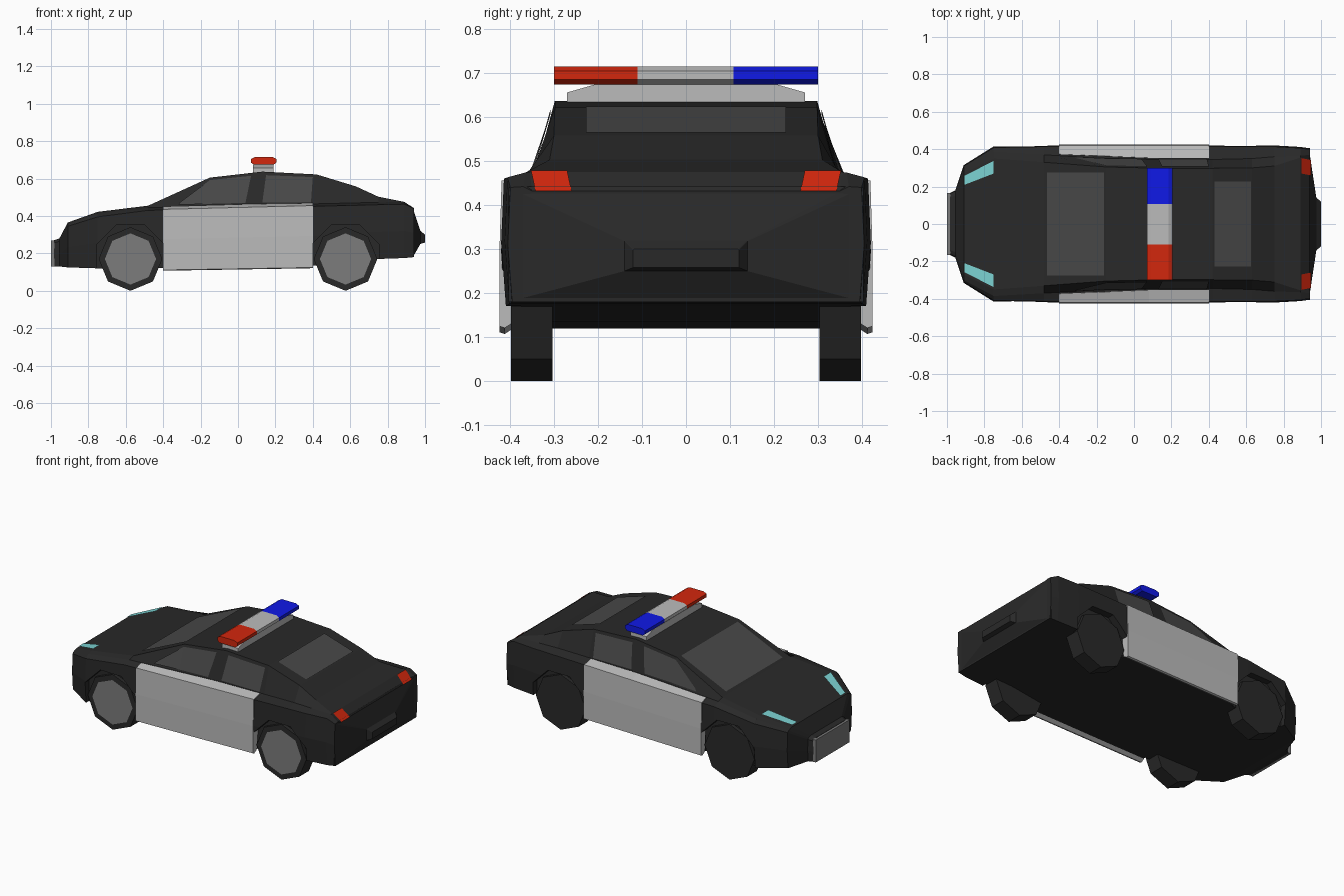
import bpy, bmesh, math

if "Cube" in bpy.data.objects:
    bpy.data.objects.remove(bpy.data.objects["Cube"])


def material(name, r, g, b):
    m = bpy.data.materials.new(name)
    m.diffuse_color = (r, g, b, 1)
    m.use_nodes = True
    m.node_tree.nodes["Principled BSDF"].inputs["Base Color"].default_value = m.diffuse_color
    return m


BLACK = material("black_paint", .022, .022, .022)
GLASS = material("dark_glass", .065, .065, .065)
SILVER = material("silver", .2, .2, .2)
WHITE = material("pale_panel", .5, .5, .5)
RED = material("red", .65, .02, .004)
BLUE = material("blue", .005, .01, .8)
CYAN = material("cyan", .2, .65, .65)


def mesh_object(name, verts, faces, mat):
    me = bpy.data.meshes.new(name)
    bm = bmesh.new()
    vs = [bm.verts.new(v) for v in verts]
    for f in faces:
        bm.faces.new([vs[i] for i in f])
    bmesh.ops.recalc_face_normals(bm, faces=bm.faces)
    bm.to_mesh(me)
    bm.free()
    me.materials.append(mat)
    ob = bpy.data.objects.new(name, me)
    bpy.context.collection.objects.link(ob)
    return ob


def loft(name, rings, mat):
    """Closed skin through equal-sized rings of points, with end caps."""
    n = len(rings[0])
    faces = [tuple(range(n)), tuple(range((len(rings) - 1) * n, len(rings) * n))]
    for i in range(len(rings) - 1):
        for j in range(n):
            k = (j + 1) % n
            faces.append((i * n + j, i * n + k, (i + 1) * n + k, (i + 1) * n + j))
    return mesh_object(name, [p for r in rings for p in r], faces, mat)


def strip(name, a, b, mat):
    """Quad strip between two point rows."""
    n = len(a)
    return mesh_object(name, a + b, [(i, i + 1, n + i + 1, n + i) for i in range(n - 1)], mat)


def octagon(cx, cz, r, y, turn=0, n=8):
    return [(cx + r * math.sin(math.tau * i / n + turn), y,
             cz + r * math.cos(math.tau * i / n + turn)) for i in range(n)]


# Body stations: x, floor z, half width, shoulder z, deck y, deck z, top y, top z
STATIONS = [
    (-.985, .13, .165, .255, .155, .262, .14, .27),
    (-.955, .13, .18, .265, .17, .272, .15, .28),
    (-.91, .125, .315, .345, .30, .355, .27, .365),
    (-.75, .12, .415, .395, .385, .415, .35, .422),
    (-.48, .12, .42, .43, .37, .445, .33, .455),
    (-.15, .125, .42, .435, .35, .452, .305, .605),
    (.13, .13, .42, .445, .345, .462, .298, .637),
    (.42, .135, .42, .452, .345, .465, .298, .622),
    (.63, .165, .42, .457, .35, .47, .30, .558),
    (.75, .17, .42, .46, .36, .473, .31, .503),
    (.89, .175, .412, .463, .365, .474, .355, .475),
    (.94, .18, .405, .44, .37, .442, .35, .432),
]


def body_ring(x, zb, w, zs, yc, zc, yt, zt):
    half = [(w * .975, zb), (w, (zb + zs) / 2), (w * .985, zs), (yc, zc), (yt, zt)]
    return [(x, y, z) for y, z in half] + [(x, -y, z) for y, z in reversed(half)]


def station(x):
    for a, b in zip(STATIONS, STATIONS[1:]):
        if x <= b[0]:
            t = (x - a[0]) / (b[0] - a[0])
            return [p + (q - p) * t for p, q in zip(a, b)]
    return STATIONS[-1]


body = loft("body", [body_ring(*s) for s in STATIONS], BLACK)

# Tapered tail, narrowing to the plate recess
tail = []
for x, w, zb, zm, zt, wt in ((.935, .403, .18, .44, .442, .37), (.975, .14, .25, .318, .32, .138),
                             (1.0, .12, .258, .298, .30, .118)):
    tail.append([(x, -w, zb), (x, w, zb), (x, w, zm), (x, wt, zt), (x, -wt, zt), (x, -w, zm)])
loft("tail", tail, BLACK)

# Front bumper plate
mesh_object("front_plate", [(x, y, z) for x in (-1, -.98) for y in (-.165, .165) for z in (.13, .268)],
            [(0, 1, 3, 2), (4, 5, 7, 6), (0, 1, 5, 4), (2, 3, 7, 6), (0, 2, 6, 4), (1, 3, 7, 5)], SILVER)

# Wheel arches (shallow recesses), wheels and hub faces
for end, cx in (("front", -.575), ("rear", .575)):
    for side, s in (("right", -1), ("left", 1)):
        cut = loft(f"arch_cutter_{end}_{side}",
                   [octagon(cx, .175, .193, s * y, math.pi / 8) for y in (.375, .5)], BLACK)
        cut.hide_render = True
        cut.hide_viewport = True
        mod = body.modifiers.new("arch", 'BOOLEAN')
        mod.operation = 'DIFFERENCE'
        mod.object = cut
        mod.solver = 'EXACT'
        loft(f"{end}_{side}_wheel", [octagon(cx, .17, .17, s * y) for y in (.303, .398)], BLACK)
        y = -.401 if s < 0 else .30
        mesh_object(f"{end}_{side}_hub", octagon(cx, .17, .137, y), [tuple(range(8))], SILVER)

for side, s in (("right", -1), ("left", 1)):
    # Pale door panel wrapping from sill over the shoulder
    rings = []
    for x in (-.4, .08, .4):
        _, zb, w, zs, yc, zc, _, _ = station(x)
        outer = [(w - .008, zb - .014), (w + .004, zb - .01), (w + .004, zb + .015), (w + .004, (zb + zs) / 2),
                 (w - .001, zs + .004), (yc + .008, zc + .004)]
        inner = [(yc + .006, zc - .012), (w - .03, zb)]
        rings.append([(x, s * y, z) for y, z in outer + inner])
    loft(f"{side}_door_panel", rings, WHITE)

    # Side windows laid on the cabin wall
    def wall(x, z):
        _, _, _, _, yc, zc, yt, zt = station(x)
        t = (z - zc) / (zt - zc)
        return (x, s * (yc + (yt - yc) * t + .005), z)

    for name, low, high in (
            ("front_window", [(-.32, .46), (-.15, .465), (.04, .47)], [(-.31, .473), (-.15, .592), (.07, .615)]),
            ("rear_window", [(.13, .472), (.39, .472)], [(.15, .618), (.40, .608)])):
        strip(f"{side}_{name}", [wall(*p) for p in low], [wall(*p) for p in high], GLASS)

    # Headlight and tail light
    top = lambda x, y: (x, s * y, station(x)[7] + .006)
    strip(f"{side}_headlight", [top(-.905, .21), top(-.75, .27)], [top(-.905, .258), top(-.75, .338)], CYAN)
    strip(f"{side}_tail_light", [(.895, s * .27, .478), (.945, s * .26, .432)],
          [(.895, s * .352, .478), (.945, s * .342, .432)], RED)

# Windscreen and rear screen
for name, x0, x1, w in (("windscreen", -.465, -.16, .275), ("rear_screen", .43, .625, .227)):
    strip(name, [(x, -w, station(x)[7] + .005) for x in (x0, x1)],
          [(x, w, station(x)[7] + .005) for x in (x0, x1)], GLASS)

# Roof light bar on a tapered base
base = [(-.27, .63), (.27, .63), (.27, .656), (.2, .676), (-.2, .676), (-.27, .656)]
loft("light_bar_base", [[(x, y, z) for y, z in base] for x in (.08, .19)], WHITE)
bar = [(.07, .685), (.07, .705), (.09, .715), (.185, .715), (.205, .705), (.205, .685), (.19, .674), (.085, .674)]
for name, y0, y1, mat in (("red_light", -.3, -.11, RED), ("centre_light", -.11, .108, WHITE),
                          ("blue_light", .108, .3, BLUE)):
    loft(name, [[(x, y, z) for x, z in bar] for y in (y0, y1)], mat)
